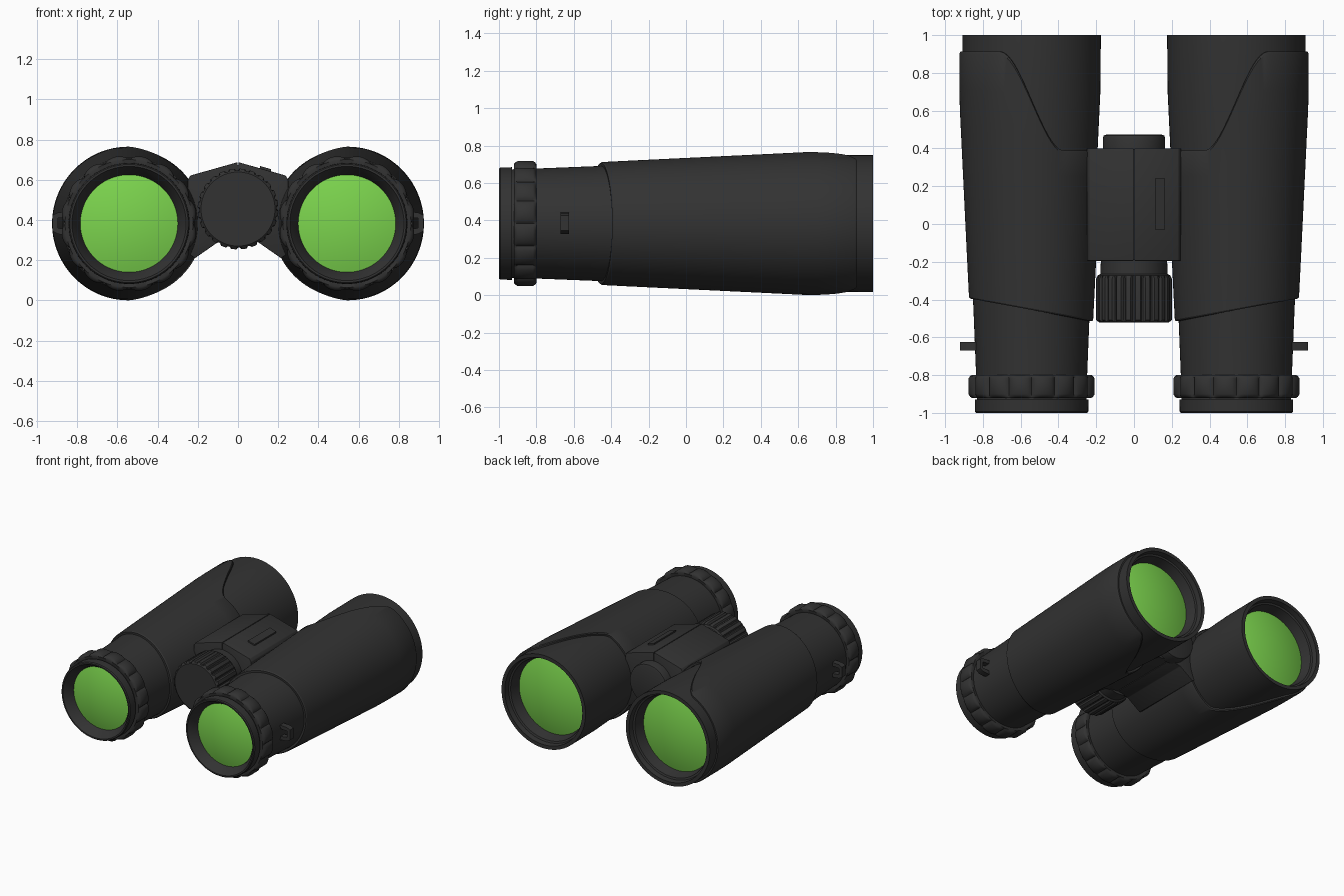
import bpy, bmesh, math
from mathutils import Vector

if "Cube" in bpy.data.objects:
    bpy.data.objects.remove(bpy.data.objects["Cube"])

CX, CZ, HZ = 0.542, 0.383, 0.455   # barrel axis, barrel height, hinge axis height


def material(name, col):
    m = bpy.data.materials.new(name)
    m.diffuse_color = (*col, 1)
    m.use_nodes = True
    m.node_tree.nodes["Principled BSDF"].inputs["Base Color"].default_value = m.diffuse_color
    return m


BLACK = material("matte black rubber", (0.032, 0.032, 0.032))
GREEN = material("green coated glass", (0.20, 0.66, 0.075))


def finish(name, bm, mat, angle=30):
    bmesh.ops.remove_doubles(bm, verts=bm.verts, dist=1e-5)
    bmesh.ops.recalc_face_normals(bm, faces=bm.faces)
    me = bpy.data.meshes.new(name)
    bm.to_mesh(me)
    bm.free()
    ob = bpy.data.objects.new(name, me)
    bpy.context.collection.objects.link(ob)
    me.materials.append(mat)
    bpy.ops.object.select_all(action='DESELECT')
    bpy.context.view_layer.objects.active = ob
    ob.select_set(True)
    bpy.ops.object.shade_smooth_by_angle(angle=math.radians(angle))
    return ob


def revolve(name, n, fn, mat, cx, cz, side=1, seg=96, closed=False, angle=30):
    """Turn n profile points about the y direction; fn(k, angle) gives (y, radius)."""
    bm = bmesh.new()
    rows = []
    for j in range(seg):
        a = 2 * math.pi * j / seg
        row = []
        for k in range(n):
            y, r = fn(k, a)
            row.append(bm.verts.new((side * (cx + r * math.cos(a)), y, cz + r * math.sin(a))))
        rows.append(row)
    for j in range(seg):
        p, q = rows[j], rows[(j + 1) % seg]
        for k in range(n if closed else n - 1):
            l = (k + 1) % n
            bm.faces.new((p[k], p[l], q[l], q[k]))
    return finish(name, bm, mat, angle)


def lathe(name, pts, mat, cx=CX, cz=CZ, side=1, **kw):
    return revolve(name, len(pts), lambda k, a: pts[k], mat, cx, cz, side, **kw)


def prism(name, pts, y0, y1, mat, bevel=0.0):
    """Extrude an x-z outline along y."""
    bm = bmesh.new()
    f = bm.faces.new([bm.verts.new((x, y0, z)) for x, z in pts])
    g = bmesh.ops.extrude_face_region(bm, geom=[f])
    bmesh.ops.translate(bm, vec=(0, y1 - y0, 0),
                        verts=[v for v in g['geom'] if isinstance(v, bmesh.types.BMVert)])
    if bevel:
        bmesh.ops.bevel(bm, geom=list(bm.edges), offset=bevel, segments=2,
                        profile=0.5, affect='EDGES')
    return finish(name, bm, mat)


def lens(name, y, r, bulge, side):
    pts = [(y + bulge * (1 - (i / 10) ** 2), r * i / 10) for i in range(11)]
    return lathe(name, pts, GREEN, side=side)


# rubber armour: slanted edge at the eyepiece end, swooping edge at the far end
def armour_radius(y):
    if y < 0.65:
        return 0.329 + 0.053 * (y + 0.45) / 1.1
    return 0.382 + 0.001 * (y - 0.65) / 0.25


N = 14


def armour(k, a):
    x = CX + 0.37 * math.cos(a)
    t = min(1, max(0, (x - 0.37) / 0.34))
    far = 0.39 + 0.523 * t * t * (3 - 2 * t)
    near = -0.40 - 0.11 * (0.88 - x) / 0.68
    if k == 0:
        return near, 0.295
    if k == N + 1:
        return far, 0.345
    y = near + (far - near) * (k - 1) / (N - 1)
    r = armour_radius(y)
    if k in (1, N):
        r -= 0.006
    if k == 2:
        y, r = near + 0.008, armour_radius(near)
    if k == N - 1:
        y, r = far - 0.012, armour_radius(far)
    return y, r


# scalloped grip ring round the eyepiece
GRIP = [(-0.805, 0.29, 0), (-0.800, 0.318, 0), (-0.806, 0.330, .5), (-0.818, 0.339, 1),
        (-0.90, 0.339, 1), (-0.914, 0.330, .5), (-0.92, 0.318, 0), (-0.915, 0.29, 0)]


def grip(k, a):
    y, r, w = GRIP[k]
    return y, r - 0.024 * w * (1 - abs(math.sin(8 * a)) ** 0.6)


for s, label in ((-1, "left"), (1, "right")):
    # barrel with eyecup and bored ends
    lathe(label + "_barrel", [
        (-0.90, 0), (-0.90, 0.235), (-0.95, 0.25), (-0.99, 0.278), (-1.0, 0.284), (-1.0, 0.294),
        (-0.993, 0.30), (-0.93, 0.301), (-0.93, 0.290), (-0.80, 0.294), (-0.45, 0.308), (0.3, 0.345),
        (0.7, 0.364), (0.93, 0.366), (1.0, 0.366), (1.0, 0.338), (0.96, 0.332), (0.955, 0.318),
        (0.86, 0.295), (0.86, 0)], BLACK, side=s)
    revolve(label + "_rubber_armour", N + 2, armour, BLACK, CX, CZ, s, seg=128, closed=True)
    revolve(label + "_eyepiece_grip_ring", len(GRIP), grip, BLACK, CX, CZ, s,
            seg=192, closed=True, angle=40)
    lens(label + "_eyepiece_lens", -0.925, 0.243, -0.035, s)
    lens(label + "_objective_lens", 0.875, 0.30, 0.045, s)
    # strap lug: two prongs and a cross bar
    x0, x1, x2 = 0.82, 0.895, 0.922
    lug = [(x0, .325), (x1, .33), (x2, .345), (x2, .425), (x1, .438), (x0, .443),
           (x0, .415), (x1, .41), (x1, .36), (x0, .353)]
    prism(label + "_strap_lug", [(s * x, z) for x, z in lug], -0.67, -0.625, BLACK)
    # hinge half with arm reaching down to the barrel
    half = [(0.002, .688), (.236, .622), (.25, .60), (.25, .53), (.30, .45), (.30, .27),
            (.215, .21), (.10, .29), (.002, .30)]
    prism(label + "_hinge_half", [(s * x, z) for x, z in half], -0.195, 0.40, BLACK, 0.004)

# hinge core closes the thin seam between the halves
prism("hinge_core", [(-.02, .31), (.02, .31), (.02, .675), (-.02, .675)], -0.19, 0.395, BLACK)

# raised plate on the right slope of the hinge roof
prism("hinge_plate", [(.11, .64), (.11, .669), (.165, .653), (.165, .63)], -0.03, 0.24, BLACK)

# ribbed focus wheel
WHEEL = [(-0.522, 0, 0), (-0.522, 0.184, 0), (-0.515, 0.192, 0), (-0.508, 0.201, 1),
         (-0.29, 0.201, 1), (-0.272, 0.192, 0), (-0.265, 0.178, 0), (-0.18, 0.175, 0), (-0.18, 0, 0)]


def wheel(k, a):
    y, r, w = WHEEL[k]
    groove = round(a / (2 * math.pi) * 144) % 6 in (0, 1)
    return y, r - (0.013 * w if groove else 0)


revolve("focus_wheel", len(WHEEL), wheel, BLACK, 0, HZ, seg=144)

# rear hinge cap
lathe("rear_hinge_cap", [(0.38, 0), (0.38, 0.165), (0.455, 0.165), (0.468, 0.16), (0.473, 0.148),
                         (0.473, 0)], BLACK, cx=0, cz=HZ, seg=64)
